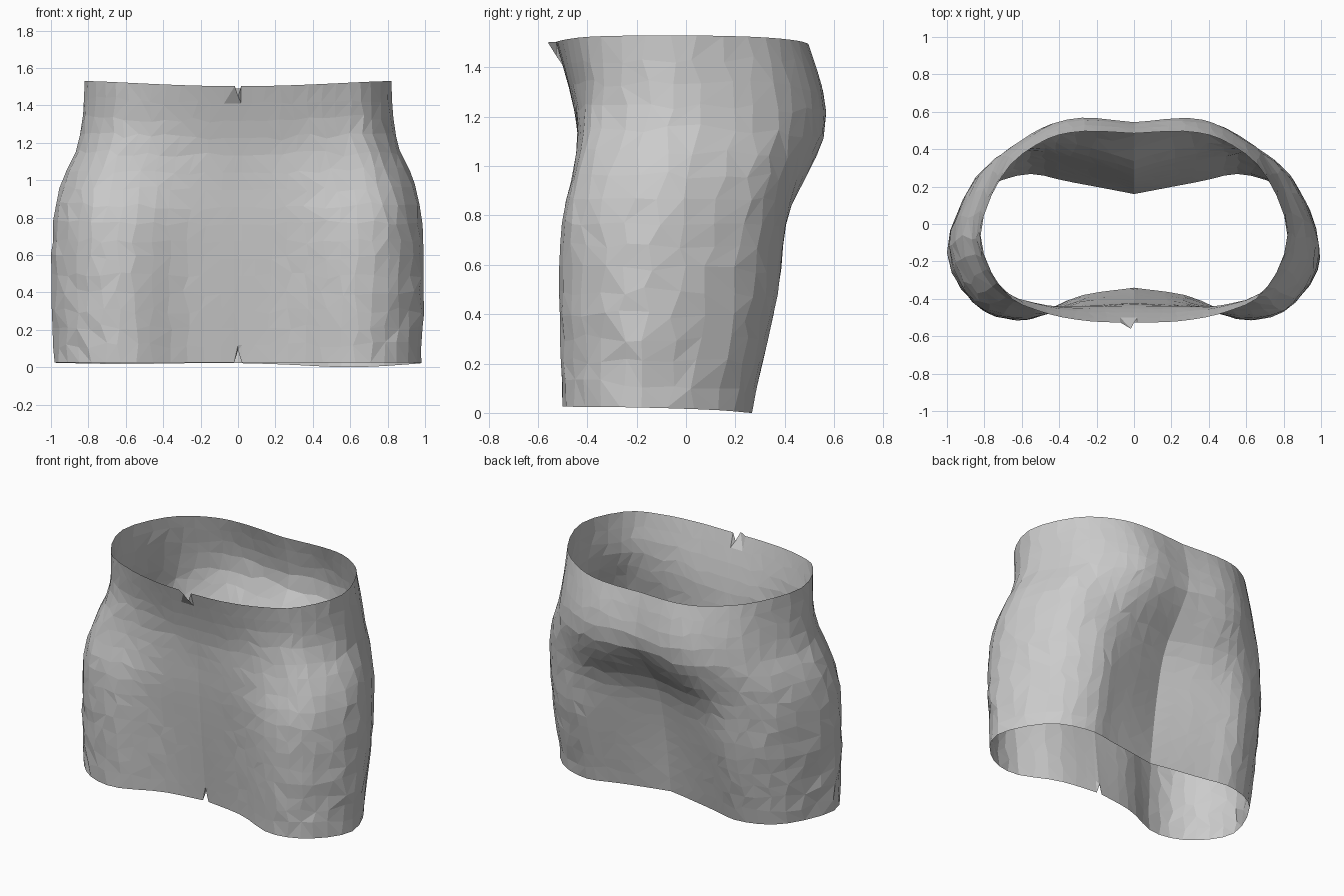
import bpy, bmesh, math, random

if "Cube" in bpy.data.objects:
    bpy.data.objects.remove(bpy.data.objects["Cube"])

random.seed(4)

# Half cross-sections: x as a fraction of half width, running front -> side -> back
FRAC = [0, .3, .6, .85, 1, .85, .6, .35, 0]
# (height, half width, y at each fraction)
SECTIONS = [
    (0.02, .98, [-.340, -.385, -.50, -.42, -.18, .15, .265, .225, .16]),
    (0.50, 1.0, [-.390, -.420, -.515, -.43, -.15, .22, .37, .33, .23]),
    (0.80, .985, [-.415, -.440, -.50, -.43, -.12, .26, .40, .40, .31]),
    (1.00, .94, [-.425, -.440, -.45, -.39, -.08, .29, .45, .51, .45]),
    (1.15, .87, [-.440, -.440, -.43, -.36, -.06, .31, .50, .565, .54]),
    (1.30, .835, [-.470, -.465, -.43, -.34, -.06, .31, .49, .555, .53]),
    (1.51, .82, [-.530, -.520, -.47, -.36, -.06, .27, .44, .49, .48]),
]


def spline(ks, vs, k):
    """Smooth curve through points (ks, vs), read at k."""
    n = len(ks)

    def slope(i):
        a, b = max(i - 1, 0), min(i + 1, n - 1)
        return (vs[b] - vs[a]) / (ks[b] - ks[a])

    i = 0
    while i < n - 2 and k > ks[i + 1]:
        i += 1
    h = ks[i + 1] - ks[i]
    u = (k - ks[i]) / h
    return (vs[i] * (2 * u**3 - 3 * u**2 + 1) + slope(i) * h * (u**3 - 2 * u**2 + u)
            + vs[i + 1] * (3 * u**2 - 2 * u**3) + slope(i + 1) * h * (u**3 - u**2))


HEIGHTS = [s[0] for s in SECTIONS]
STEPS = list(range(9))


def surface_point(t, z):
    w = spline(HEIGHTS, [s[1] for s in SECTIONS], z)
    ys = [spline(HEIGHTS, [s[2][i] for s in SECTIONS], z) for i in STEPS]
    return w * spline(STEPS, FRAC, t), spline(STEPS, ys, t)


# Column parameters for one side, mirrored into a full ring
half = [0, .07, .3] + [.3 + 7.7 * i / 25 for i in range(1, 26)]
ring = [(t, 1) for t in half] + [(t, -1) for t in reversed(half[1:-1])]
ROWS = 16

# Open garment shell
bm = bmesh.new()
grid = []
for r in range(ROWS + 1):
    row = []
    v = r / ROWS
    for t, side in ring:
        rim = 1.53 - (.028 if t < 4 else .04) * math.cos(math.pi * t / 8) ** 2
        hem = .025 - (.025 if side > 0 else .008) * math.exp(-(t - 6) ** 2 / 2)
        inner = 0 < r < ROWS and .5 < t < 7.7
        jt = random.uniform(-.07, .07) if inner else 0
        jz = random.uniform(-.018, .018) if inner else 0
        z = hem + (rim - hem) * v + jz
        x, y = surface_point(t + jt, min(max(z, .02), 1.51))
        # faint crumpling over the hips
        hip = math.exp(-((t + jt - 4) / 2.5) ** 2) * (1 - v) if inner else 0
        k = 1 + random.uniform(-.012, .006) * hip
        # small nicks at the centre front, in the hem and the rim
        if t == 0 and r == 0:
            z = .09
        if t == 0 and r == ROWS:
            z = 1.45
        if t == .07 and side < 0 and r == ROWS:
            y = -.56
        row.append(bm.verts.new((x * side * k, y * k, z)))
    grid.append(row)

n = len(ring)
for r in range(ROWS):
    for c in range(n):
        d = (c + 1) % n
        a, b, e, f = grid[r][c], grid[r][d], grid[r + 1][d], grid[r + 1][c]
        tris = ((a, b, e), (a, e, f)) if random.random() < .5 else ((a, b, f), (b, e, f))
        for tri in tris:
            bm.faces.new(tri)

mesh = bpy.data.meshes.new("garment_shell")
bm.to_mesh(mesh)
bm.free()
obj = bpy.data.objects.new("garment_shell", mesh)
bpy.context.collection.objects.link(obj)
